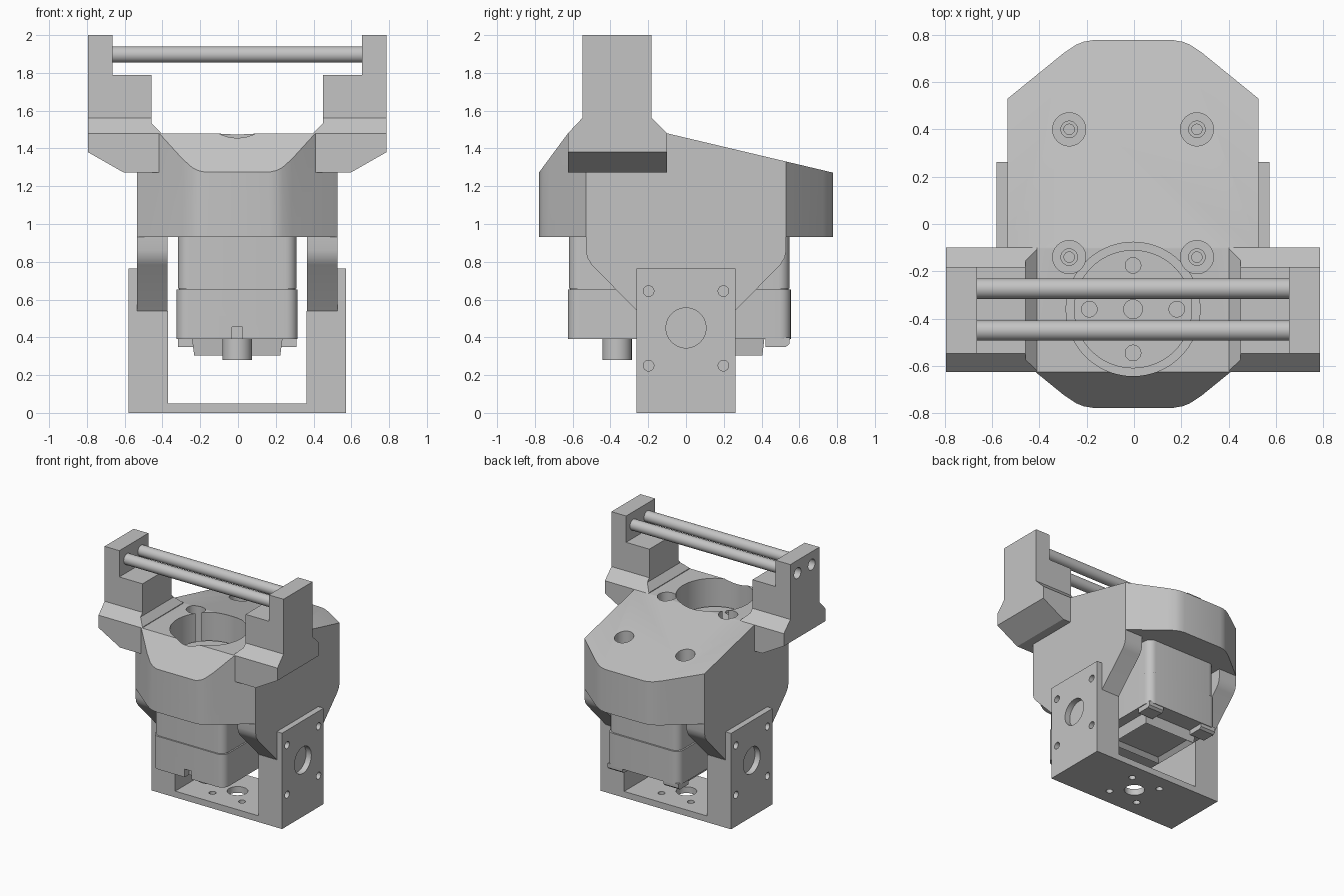
import bpy, bmesh, math
from mathutils import Matrix, Vector

if "Cube" in bpy.data.objects:
    bpy.data.objects.remove(bpy.data.objects["Cube"], do_unlink=True)

CX = -0.004  # centre line of the assembly

grey = bpy.data.materials.new("light_grey")
grey.use_nodes = True
grey.diffuse_color = (0.55, 0.55, 0.55, 1)
grey.node_tree.nodes["Principled BSDF"].inputs["Base Color"].default_value = (0.55, 0.55, 0.55, 1)


def make(name, bm):
    bmesh.ops.recalc_face_normals(bm, faces=bm.faces)
    mesh = bpy.data.meshes.new(name)
    bm.to_mesh(mesh)
    bm.free()
    mesh.materials.append(grey)
    ob = bpy.data.objects.new(name, mesh)
    bpy.context.collection.objects.link(ob)
    return ob


def prism(name, points, axis, lo, hi):
    """Extrude a 2D profile along an axis, from lo to hi."""
    place = {"x": lambda a, b, d: (d, a, b),
             "y": lambda a, b, d: (a, d, b),
             "z": lambda a, b, d: (a, b, d)}[axis]
    bm = bmesh.new()
    face = bm.faces.new([bm.verts.new(place(a, b, lo)) for a, b in points])
    new = bmesh.ops.extrude_face_region(bm, geom=[face])["geom"]
    shift = Vector(place(0, 0, hi - lo))
    bmesh.ops.translate(bm, vec=shift, verts=[v for v in new if isinstance(v, bmesh.types.BMVert)])
    return make(name, bm)


def box(name, x, y, z):
    return prism(name, [(x[0], y[0]), (x[1], y[0]), (x[1], y[1]), (x[0], y[1])], "z", *z)


def cyl(name, axis, a, b, r, lo, hi, n=48):
    pts = [(a + r * math.cos(2 * math.pi * i / n), b + r * math.sin(2 * math.pi * i / n)) for i in range(n)]
    return prism(name, pts, axis, lo, hi)


def boolean(ob, other, op="DIFFERENCE"):
    bpy.context.view_layer.objects.active = ob
    mod = ob.modifiers.new("cut", "BOOLEAN")
    mod.operation, mod.object, mod.solver = op, other, "EXACT"
    bpy.ops.object.modifier_apply(modifier=mod.name)
    bpy.data.objects.remove(other, do_unlink=True)


def round_box(name, x, y, z, r):
    """Box with rounded upright edges."""
    pts = []
    for cx, cy, start in ((x[1] - r, y[1] - r, 0), (x[0] + r, y[1] - r, 90),
                          (x[0] + r, y[0] + r, 180), (x[1] - r, y[0] + r, 270)):
        for k in range(7):
            t = math.radians(start + 15 * k)
            pts.append((cx + r * math.cos(t), cy + r * math.sin(t)))
    return prism(name, pts, "z", *z)


# Main housing: rounded octagon limited by a sloped side profile
quarter = [(0.53, 0.53), (0.29, 0.725), (0.24, 0.758), (0.21, 0.77), (0.17, 0.777)]
half = quarter + [(-x, y) for x, y in reversed(quarter)]
outline = [(x + CX, y) for x, y in half] + [(x + CX, -y) for x, y in reversed(half)]
housing = prism("housing", outline, "z", 0.93, 1.6)
side = [(-0.9, 0.9), (0.9, 0.9), (0.9, 1.243), (-0.10, 1.48), (-0.625, 1.48), (-0.9, 1.108)]
boolean(housing, prism("helper", side, "x", -1, 1), "INTERSECT")

# Horn pocket and the four counterbored screw holes
boolean(housing, cyl("helper", "z", CX, -0.36, 0.283, 1.25, 1.7, 72))
for sx in (-1, 1):
    for y in (-0.14, 0.40):
        x = CX + sx * 0.27
        boolean(housing, cyl("helper", "z", x, y, 0.07, 1.15, 1.7))
        boolean(housing, cyl("helper", "z", x, y, 0.035, 1.05, 1.2, 24))
        boolean(housing, cyl("helper", "z", x, y, 0.022, 1.0, 1.1, 24))

# Output horn at the bottom of the pocket
horn = cyl("output_horn", "z", CX, -0.36, 0.25, 1.24, 1.27, 72)
for dx, dy, r in ((0, 0, 0.04), (0.185, 0, 0.033), (-0.185, 0, 0.033), (0, 0.185, 0.033), (0, -0.185, 0.033)):
    boolean(horn, cyl("helper", "z", CX + dx, -0.36 + dy, r, 1.245, 1.3, 24))

# Cheeks reaching down from the housing into the bracket
cheek = [(-0.53, 0.94), (-0.53, 0.86), (-0.522, 0.82), (-0.50, 0.785), (-0.26, 0.54), (-0.24, 0.50)]
cheek += [(-y, z) for y, z in reversed(cheek)]

# Arm profiles seen from the front and from the side
arm_front = [(0.405, 1.272), (0.60, 1.272), (0.79, 1.38), (0.79, 2.0), (0.66, 2.0), (0.66, 1.79),
             (0.455, 1.79), (0.455, 1.535), (0.405, 1.485)]
arm_side = [(-0.625, 1.2), (-0.10, 1.2), (-0.10, 1.48), (-0.182, 1.562), (-0.182, 2.1),
            (-0.548, 2.1), (-0.548, 1.562), (-0.625, 1.48)]
ROD_Y, ROD_Z, ROD_R = (-0.273, -0.45), 1.897, 0.043

arms = {}
for s, tag in ((1, "left"), (-1, "right")):
    lo, hi = sorted((CX + s * 0.37, CX + s * 0.53))
    prism(tag + "_cheek", cheek, "x", lo, hi)
    arm = prism(tag + "_arm", [(CX + s * x, z) for x, z in arm_front], "y", -0.7, 0)
    boolean(arm, prism("helper", arm_side, "x", -1, 1), "INTERSECT")
    arms[tag] = arm

# Twin rods, with open sockets on the outside of one arm
for y, tag in zip(ROD_Y, ("rear", "front")):
    boolean(arms["right"], cyl("helper", "x", y, ROD_Z, ROD_R, -0.9, -0.72))
    cyl(tag + "_rod", "x", y, ROD_Z, ROD_R, CX - 0.68, CX + 0.68)

# U bracket: base, thick lower walls and thin upper plates
w = 0.577
u_shape = [(0.367, 0.05), (0.367, 0.54), (0.53, 0.54), (0.53, 0.765), (w, 0.765), (w, 0)]
u_shape = u_shape + [(-x, z) for x, z in reversed(u_shape)]
bracket = prism("bracket", [(CX + x, z) for x, z in u_shape], "y", -0.262, 0.262)
boolean(bracket, cyl("helper", "z", CX, 0, 0.075, -0.1, 0.1))
for sx in (-1, 1):
    for sy in (-1, 1):
        boolean(bracket, cyl("helper", "z", CX + sx * 0.13, sy * 0.13, 0.026, -0.1, 0.1, 24))
    lo, hi = sorted((CX + sx * 0.531, CX + sx * 0.7))
    boolean(bracket, cyl("helper", "x", 0, 0.45, 0.106, lo, hi))
    for y in (-0.198, 0.198):
        for z in (0.25, 0.645):
            boolean(bracket, cyl("helper", "x", y, z, 0.028, lo, hi, 24))

# Motor: two shells with a fine seam between them
round_box("motor_upper_shell", (-0.318, 0.310), (-0.620, 0.548), (0.658, 0.95), 0.06)
round_box("motor_seam", (-0.312, 0.304), (-0.614, 0.542), (0.64, 0.67), 0.06)
lower = round_box("motor_lower_shell", (-0.325, 0.316), (-0.625, 0.555), (0.39, 0.653), 0.06)
boolean(lower, box("helper", (-0.033, 0.025), (-0.7, -0.57), (0.3, 0.455)))

# Underside: rear shaft, corner feet and a tapered cover with a recess
cyl("motor_rear_boss", "z", CX, -0.365, 0.078, 0.28, 0.40)
for s, tag in ((1, "left"), (-1, "right")):
    lo, hi = sorted((CX + s * 0.18, CX + s * 0.314))
    foot = [(0.42, 0.40), (0.55, 0.40), (0.548, 0.365), (0.53, 0.35), (0.42, 0.35)]
    prism(tag + "_motor_foot", foot, "x", lo, hi)

bm = bmesh.new()
bmesh.ops.create_cube(bm, size=1, matrix=Matrix.Translation((CX, 0.205, 0.35)) @ Matrix.Diagonal((0.48, 0.42, 0.09, 1)))
bm.faces.ensure_lookup_table()
bottom = min(bm.faces, key=lambda f: f.calc_center_median().z)
bmesh.ops.scale(bm, vec=(0.95, 0.95, 1), verts=bottom.verts[:],
                space=Matrix.Translation((-CX, -0.205, 0)))
bmesh.ops.inset_region(bm, faces=[bottom], thickness=0.045)
bmesh.ops.translate(bm, vec=(0, 0, 0.03), verts=bottom.verts[:])
make("motor_cover", bm)

# Smooth round surfaces, keep edges sharp
bpy.ops.object.select_all(action="DESELECT")
for ob in bpy.context.collection.objects:
    if ob.type == "MESH":
        ob.select_set(True)
        bpy.context.view_layer.objects.active = ob
bpy.ops.object.shade_smooth_by_angle(angle=math.radians(25))
